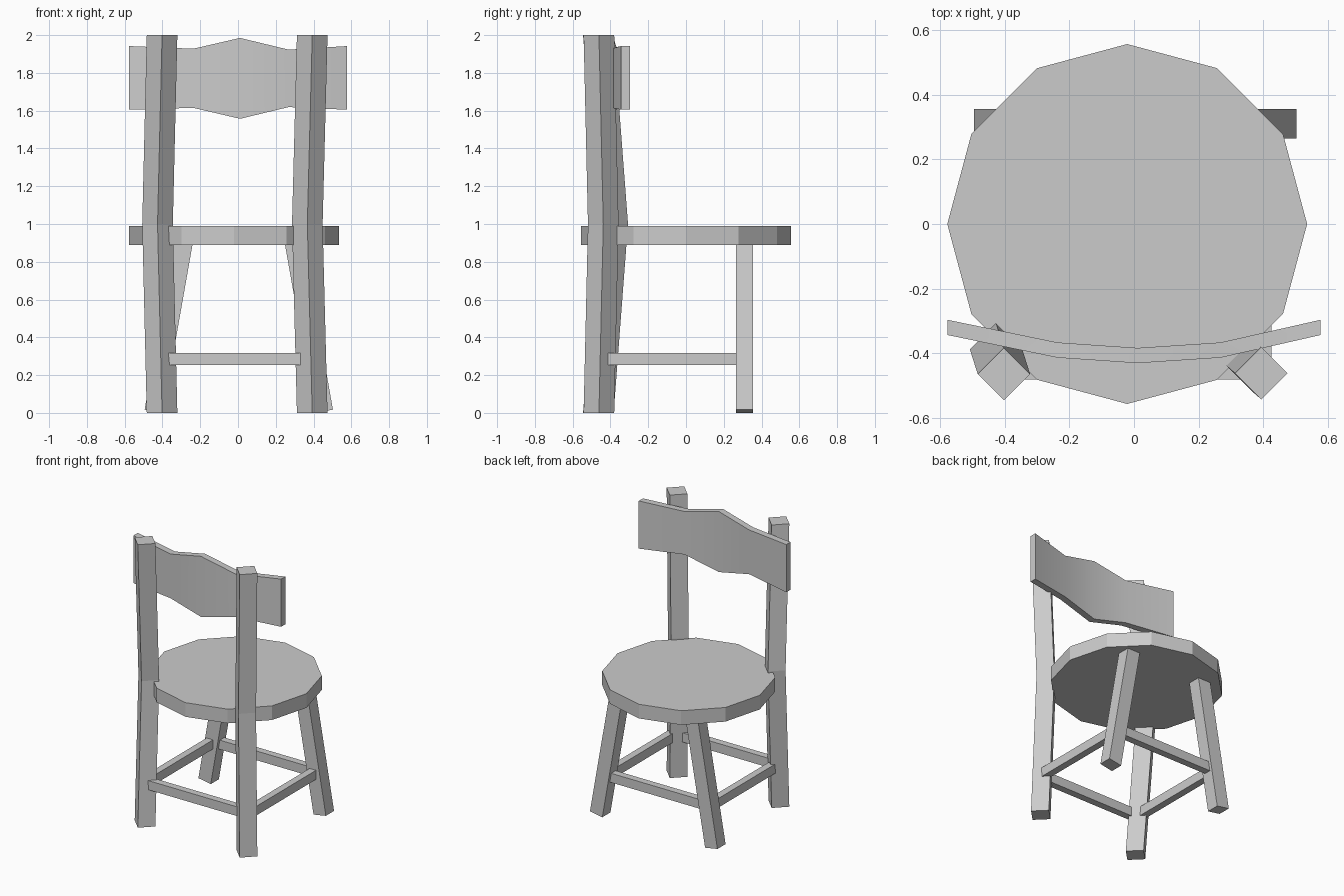
import bpy
import bmesh
from math import cos, sin, radians, tau

if "Cube" in bpy.data.objects:
    bpy.data.objects.remove(bpy.data.objects["Cube"], do_unlink=True)

GREY = (0.6, 0.6, 0.6, 1)
paint = bpy.data.materials.new("plain_grey")
paint.use_nodes = True
paint.diffuse_color = GREY
paint.node_tree.nodes["Principled BSDF"].inputs["Base Color"].default_value = GREY


def loft(name, rings):
    """Skin a list of matching point rings and cap both ends."""
    bm = bmesh.new()
    rows = [[bm.verts.new(p) for p in ring] for ring in rings]
    for low, high in zip(rows, rows[1:]):
        for i in range(len(low)):
            j = (i + 1) % len(low)
            bm.faces.new((low[i], low[j], high[j], high[i]))
    bm.faces.new(rows[0][::-1])
    bm.faces.new(rows[-1])
    bmesh.ops.recalc_face_normals(bm, faces=bm.faces)
    mesh = bpy.data.meshes.new(name)
    bm.to_mesh(mesh)
    bm.free()
    mesh.materials.append(paint)
    obj = bpy.data.objects.new(name, mesh)
    bpy.context.collection.objects.link(obj)
    return obj


def polygon(x, y, z, radius, sides):
    return [(x + radius * cos(tau * i / sides), y + radius * sin(tau * i / sides), z)
            for i in range(sides)]


def bar(name, x0, x1, y0, y1, z0, z1):
    return loft(name, [[(x0, y0, z), (x1, y0, z), (x1, y1, z), (x0, y1, z)]
                       for z in (z0, z1)])


# Round twelve-sided seat
loft("seat", [polygon(-0.021, 0, z, 0.556, 12) for z in (0.89, 0.99)])

# Diamond-section posts, bent at seat height
for name, end, bend in (("right_post", (-0.402, -0.464), (-0.426, -0.388)),
                        ("left_post", (0.393, -0.461), (0.367, -0.438))):
    loft(name, [polygon(*xy, z, 0.081, 4) for xy, z in ((end, 0), (bend, 1), (end, 2))])

# Curved backrest with a shaped outline: x, front y, bottom z, top z
outline = [(-0.577, -0.343, 1.605, 1.942), (-0.237, -0.413, 1.615, 1.928),
           (0.011, -0.430, 1.557, 1.985), (0.268, -0.413, 1.619, 1.923),
           (0.577, -0.343, 1.605, 1.942)]
rail = loft("backrest", [[(x, y, low), (x, y, top), (x, y + 0.047, top), (x, y + 0.047, low)]
                         for x, y, low, top in outline])
bpy.ops.object.select_all(action='DESELECT')
rail.select_set(True)
bpy.context.view_layer.objects.active = rail
bpy.ops.object.shade_smooth_by_angle(angle=radians(30))

# Splayed legs, tilted sideways with square-cut ends
tilt = radians(10)
for name, side in (("right_leg", -1), ("left_leg", 1)):
    rings = []
    for length in (0, 0.94):
        x, z = 0.402 - length * sin(tilt), length * cos(tilt)
        xo, zo = x + 0.098 * cos(tilt), z + 0.098 * sin(tilt)
        rings.append([(side * px + 0.004, y, pz) for px, y, pz in
                      ((x, 0.264, z), (xo, 0.264, zo), (xo, 0.355, zo), (x, 0.355, z))])
    loft(name, rings)

# Stretchers joining posts and legs
LOW, HIGH = 0.253, 0.318
bar("front_stretcher", -0.38, 0.35, -0.48, -0.43, LOW, HIGH)
bar("back_stretcher", -0.38, 0.38, 0.285, 0.335, LOW, HIGH)
for name, x in (("right_stretcher", -0.405), ("left_stretcher", 0.4)):
    bar(name, x - 0.025, x + 0.025, -0.43, 0.3, LOW, HIGH)
